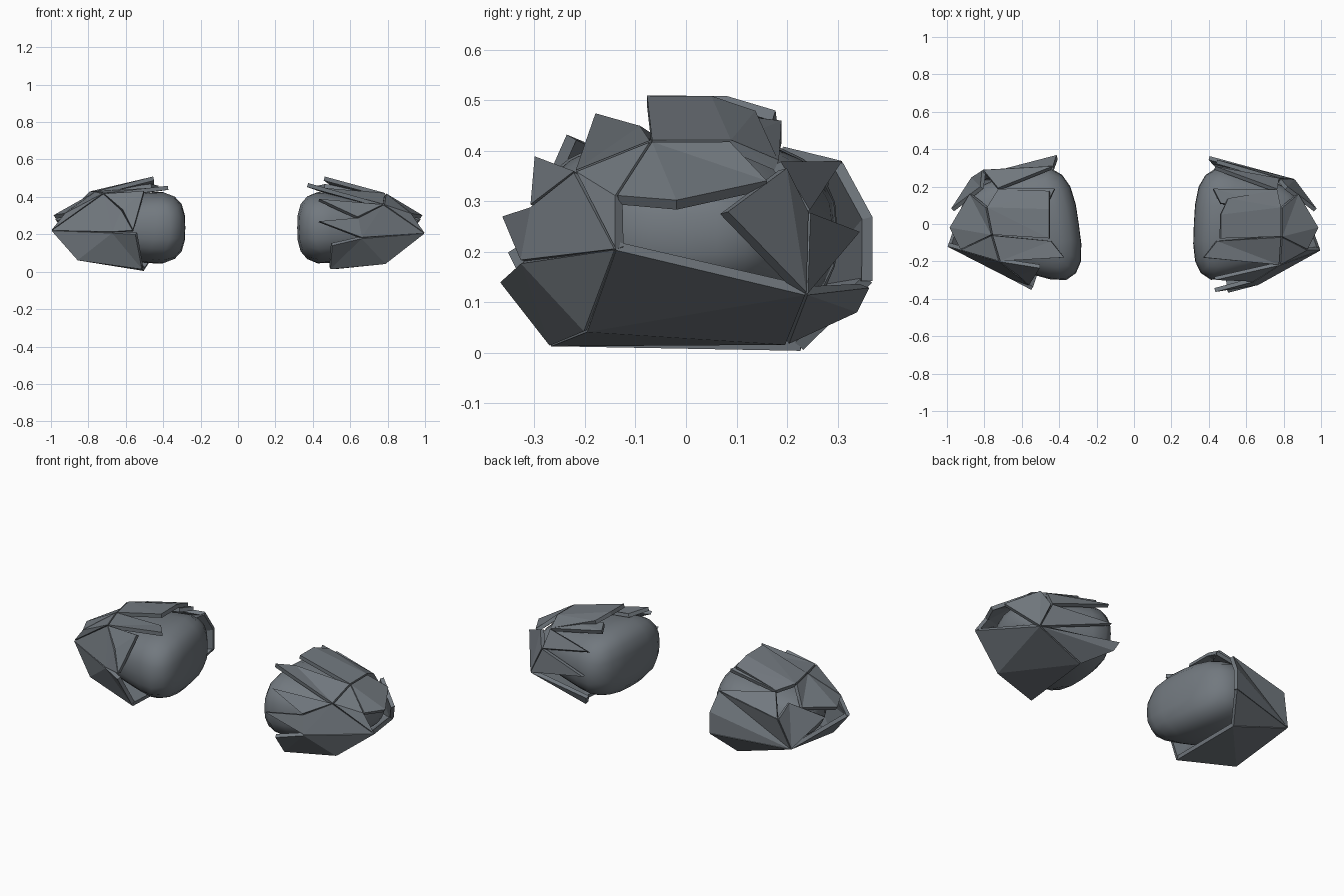
import bpy, bmesh, math
from mathutils import Vector

if "Cube" in bpy.data.objects:
    bpy.data.objects.remove(bpy.data.objects["Cube"])

slate = bpy.data.materials.new("slate_grey")
slate.diffuse_color = (0.168, 0.19, 0.212, 1)
slate.use_nodes = True
slate.node_tree.nodes["Principled BSDF"].inputs["Base Color"].default_value = slate.diffuse_color
CORE = Vector((0.62, 0, 0.22))

# Corner points of the armour plates: front rim, crown, back rim
FRONT = {
    "a": (.50, -.37, .14), "b": (.66, -.33, .18), "c": (.64, -.31, .29),
    "d": (.43, -.365, .27), "e": (.43, -.30, .39), "f": (.78, -.22, .36),
    "g": (1.0, -.14, .205), "h": (.79, -.20, .04), "i": (.49, -.27, .012),
}
TOP = {
    "o": (.79, -.07, .42), "p": (.79, .09, .42), "m": (.77, .185, .38),
    "t1": (.46, -.08, .51), "t2": (.46, .05, .51), "t3": (.50, .14, .48),
    "q": (.93, -.14, .31), "w": (.99, -.02, .30), "n": (.88, .165, .34),
    "tf": (.37, -.18, .475), "tf2": (.44, -.09, .45),
    "tb": (.42, .19, .46), "tb2": (.46, .11, .47),
}
BACK = {
    "k": (.86, .24, .115), "j": (.54, .20, .015), "u": (.40, .365, .13),
    "u2": (.42, .34, .08), "s": (.78, .245, .28), "r": (.43, .31, .38),
    "t": (.44, .345, .24), "l": (.98, .08, .28), "m2": (.82, .20, .37),
}
RIGHT = {**FRONT, **TOP, **BACK}
# The other shell is mirrored, with slightly different corners
LEFT = {**RIGHT,
    "a": (.545, -.355, .20), "b": (.67, -.29, .21), "c": (.62, -.28, .33),
    "d": (.56, -.33, .22), "e": (.50, -.235, .435), "f": (.72, -.20, .42),
    "g": (1.0, -.12, .22), "h": (.86, -.17, .06), "i": (.51, -.26, .012),
    "o": (.76, -.06, .43), "p": (.79, .09, .43), "m": (.73, .19, .41),
    "t1": (.45, -.08, .51), "t2": (.45, .08, .51), "t3": (.45, .18, .48),
    "tf": (.37, -.18, .46), "k": (.87, .25, .12), "j": (.50, .23, .003),
    "u": (.41, .37, .14), "v": (.41, .37, .27), "s": (.81, .29, .30),
}

# Each plate is a fan of facets around its first corner
SHARED = {
    "lower_front_plate": "b a i h g",
    "upper_front_plate": "b g f c d",
    "front_shoulder_plate": "f o tf2 tf",
    "front_brow_plate": "f e c",
    "lower_side_plate": "h i j k g",
    "top_plate": "p m t3 t2 t1 o",
    "outer_flap": "o q w n p",
    "front_corner_plate": "f g q o",
    "outer_spike_plate": "m2 l k s",
    "back_shoulder_plate": "m s r",
    "back_crest_plate": "p m tb tb2",
}
RIGHT_PLATES = {**SHARED, "lower_back_plate": "k j u2 u", "back_spike_plate": "s k t"}
LEFT_PLATES = {**SHARED, "lower_back_plate": "k j u", "back_plate": "k u v r s",
               "front_brow_plate": "c f e d"}


def finish(name, bm, mirror):
    if mirror:
        for v in bm.verts:
            v.co.x = -v.co.x
        bmesh.ops.reverse_faces(bm, faces=bm.faces[:])
    me = bpy.data.meshes.new(name)
    bm.to_mesh(me)
    bm.free()
    me.materials.append(slate)
    ob = bpy.data.objects.new(name, me)
    bpy.context.collection.objects.link(ob)
    return ob


def plate(name, corners, mirror):
    bm = bmesh.new()
    middle = sum(corners, Vector()) / len(corners)
    # A narrow seam is left between neighbouring plates
    vs = [bm.verts.new(p + (middle - p).normalized() * 0.005) for p in corners]
    for a, b in zip(vs[1:], vs[2:]):
        bm.faces.new((vs[0], a, b))
    bmesh.ops.recalc_face_normals(bm, faces=bm.faces[:])
    bm.normal_update()
    facing = sum(f.normal.dot(f.calc_center_median() - CORE) * f.calc_area()
                 for f in bm.faces)
    if facing < 0:
        bmesh.ops.reverse_faces(bm, faces=bm.faces[:])
    ob = finish(name, bm, mirror)
    mod = ob.modifiers.new("thickness", "SOLIDIFY")
    mod.thickness = 0.022
    mod.offset = -1


def pad(name, mirror):
    # Core with a flat inner face and a rounded girth, narrowing outwards
    bm = bmesh.new()
    bmesh.ops.create_cube(bm, size=2)
    bmesh.ops.subdivide_edges(bm, edges=bm.edges[:], cuts=5, use_grid_fill=True)
    inner, outer = (0.295 if mirror else 0.32), 0.89
    for v in bm.verts:
        d = v.co.normalized()
        girth = (abs(d.y) ** 2.6 + abs(d.z) ** 2.6) ** (1 / 2.6)
        d /= (abs(d.x) ** 3.6 + girth ** 3.6) ** (1 / 3.6)
        x = (inner + outer) / 2 + (outer - inner) / 2 * d.x
        taper = 1 - 0.42 * max(0, (x - .42) / (outer - .42))
        skew = (0.045 if mirror else 0.015) * d.y
        v.co = (x + skew, .318 * d.y * taper, .235 + .203 * d.z * taper)
    for f in bm.faces:
        f.smooth = True
    finish(name, bm, mirror)


for side, points, plates, mirror in (("right", RIGHT, RIGHT_PLATES, False),
                                     ("left", LEFT, LEFT_PLATES, True)):
    pad(side + "_shoulder_pad", mirror)
    for name, keys in plates.items():
        plate(f"{side}_{name}", [Vector(points[k]) for k in keys.split()], mirror)
